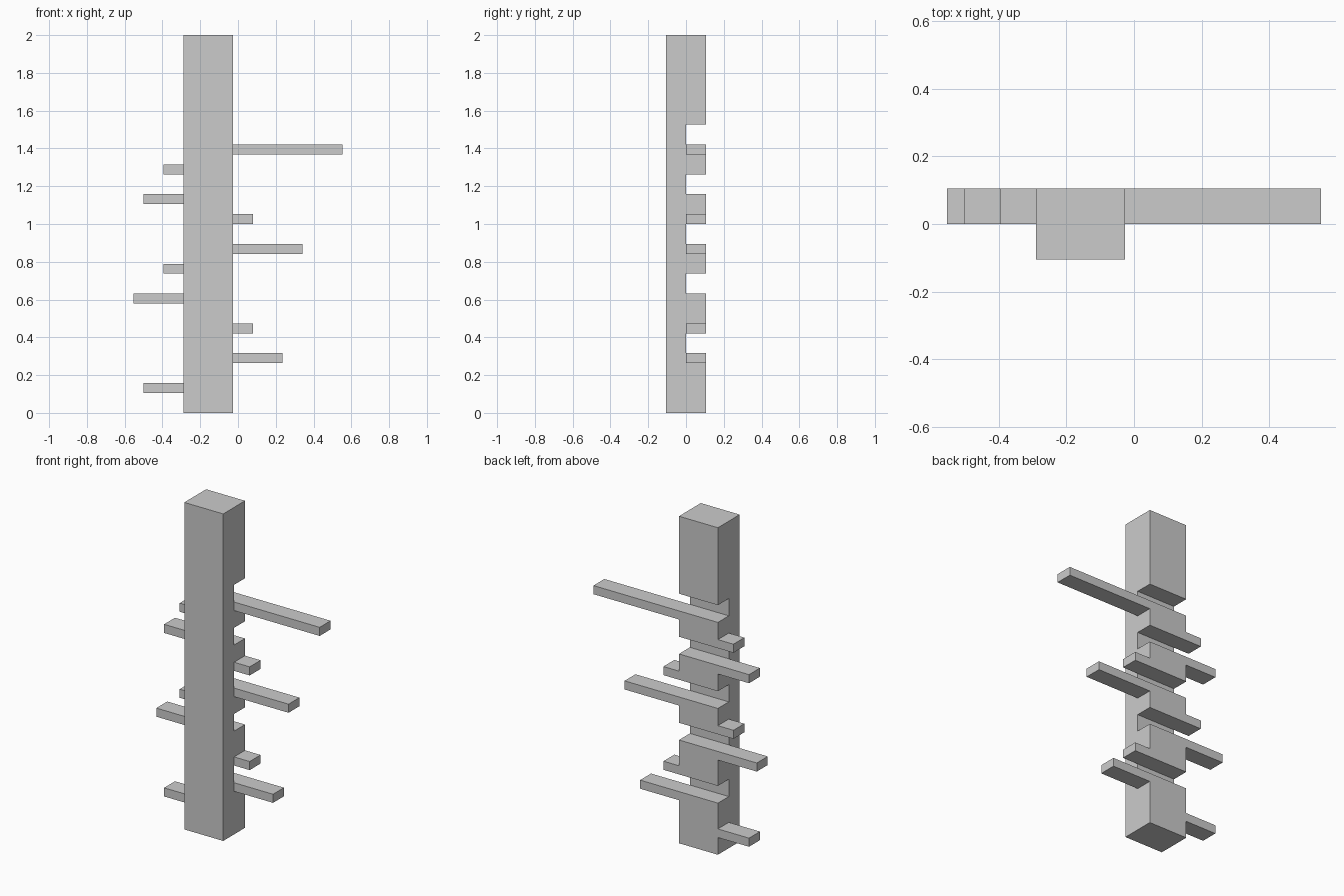
import bpy, bmesh

if "Cube" in bpy.data.objects:
    bpy.data.objects.remove(bpy.data.objects["Cube"])

U = 2 / 38                      # module: total height is 38 modules
LEFT, RIGHT, DEPTH = -5.5, -0.5, 2   # column sides and half depth, in modules


def extrude_profile(name, yz, x0, x1):
    """Extrude a (y, z) outline from x0 to x1, all in modules."""
    bm = bmesh.new()
    outline = [bm.verts.new((x0 * U, y * U, z * U)) for y, z in yz]
    face = bm.faces.new(outline)
    new = bmesh.ops.extrude_face_region(bm, geom=[face])["geom"]
    moved = [g for g in new if isinstance(g, bmesh.types.BMVert)]
    bmesh.ops.translate(bm, verts=moved, vec=((x1 - x0) * U, 0, 0))
    bmesh.ops.recalc_face_normals(bm, faces=bm.faces[:])
    mesh = bpy.data.meshes.new(name)
    bm.to_mesh(mesh)
    bm.free()
    obj = bpy.data.objects.new(name, mesh)
    bpy.context.collection.objects.link(obj)
    return obj


# Column: square post with notches two modules tall cut into its back half
profile = [(-DEPTH, 0), (DEPTH, 0)]
for z in (6, 12, 17, 22, 27):
    profile += [(DEPTH, z), (0, z), (0, z + 2), (DEPTH, z + 2)]
profile += [(DEPTH, 38), (-DEPTH, 38)]
extrude_profile("column", profile, LEFT, RIGHT)


# Side bars: one module tall, filling the back half depth (bottom z, outer end x)
def bar(name, z, x0, x1):
    extrude_profile(name, [(0, z), (DEPTH, z), (DEPTH, z + 1), (0, z + 1)], x0, x1)


for i, (z, end) in enumerate([(5, 4.5), (8, 1.5), (16, 6.5), (19, 1.5), (26, 10.5)], 1):
    bar(f"right_bar_{i}", z, RIGHT, end)

for i, (z, end) in enumerate([(2, -9.5), (11, -10.5), (14, -7.5), (21, -9.5), (24, -7.5)], 1):
    bar(f"left_bar_{i}", z, end, LEFT)
